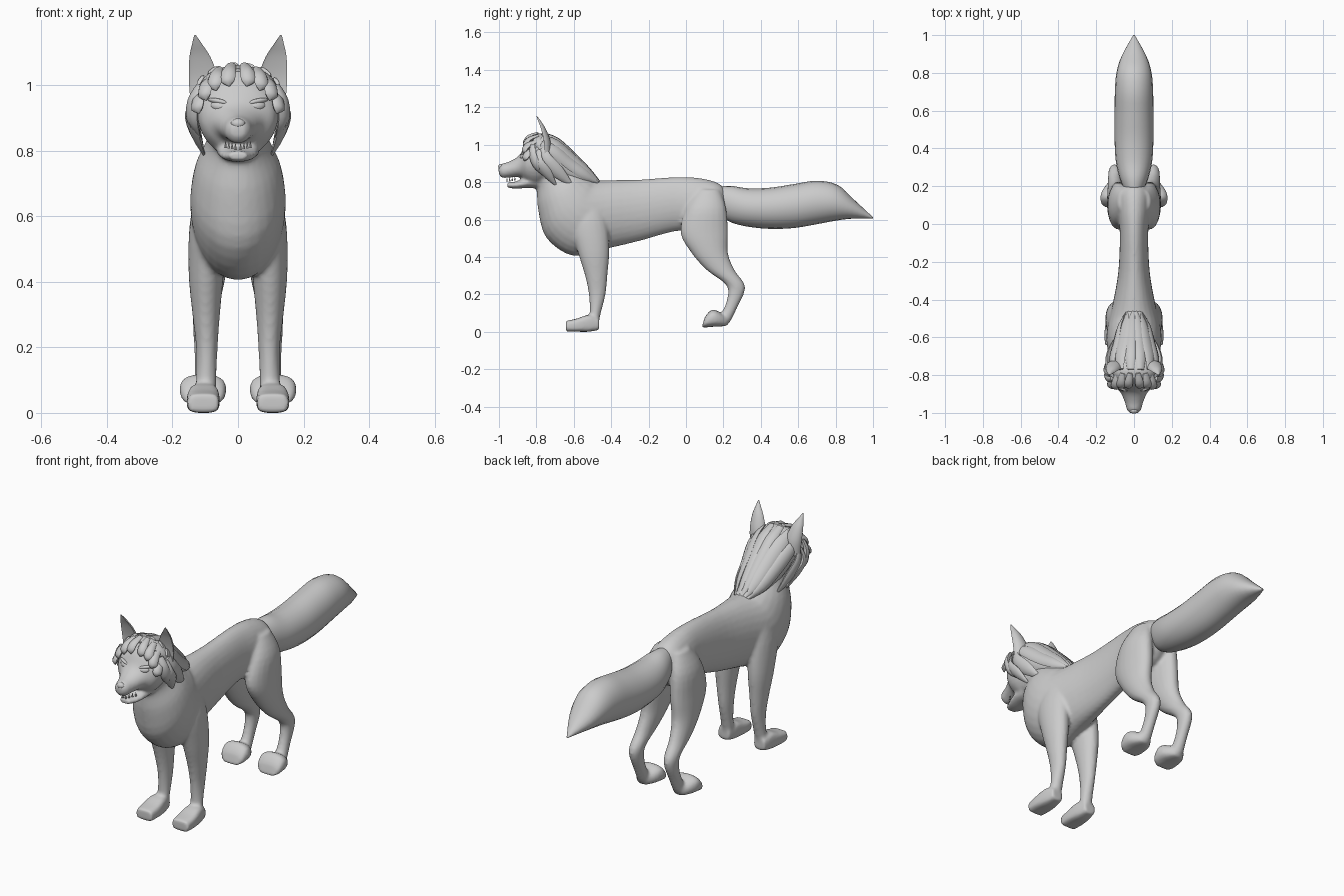
import bpy, bmesh, math
from mathutils import Vector as V


def side(yt, zt, yb, zb, w, x=0.0):
    """Ring given by its top and bottom points in side view and its half width."""
    t, b = V((x, yt, zt)), V((x, yb, zb))
    return ((t + b) / 2, V((w, 0, 0)), (t - b) / 2)


def flat(x, y0, y1, z, rx):
    """Horizontal ring running from y0 to y1."""
    return (V((x, (y0 + y1) / 2, z)), V((rx, 0, 0)), V((0, (y1 - y0) / 2, 0)))


def spline(a, b, c, d, t):
    return 0.5 * (2 * b + (c - a) * t + (2 * a - 5 * b + 4 * c - d) * t * t
                  + (3 * b - a - 3 * c + d) * t ** 3)


def loft(name, rings, n=20, steps=4, p=2.0, dent=1.0):
    """Smooth capped skin through rings; p squares the section, dent hollows one side."""
    full = []
    last = len(rings) - 1
    for i in range(last):
        q = [rings[min(max(k, 0), last)] for k in range(i - 1, i + 3)]
        for s in range(steps):
            full.append([spline(*(r[j] for r in q), s / steps) for j in range(3)])
    full.append(rings[-1])
    bm = bmesh.new()
    loops = []
    for c, u, v in full:
        loop = []
        for k in range(n):
            a = 2 * math.pi * k / n
            ca, sa = math.cos(a), math.sin(a)
            x = math.copysign(abs(ca) ** (2 / p), ca)
            y = math.copysign(abs(sa) ** (2 / p), sa)
            loop.append(bm.verts.new(c + u * x + v * (y * dent if y < 0 else y)))
        loops.append(loop)
    for a, b in zip(loops, loops[1:]):
        for k in range(n):
            bm.faces.new((a[k], a[(k + 1) % n], b[(k + 1) % n], b[k]))
    bm.faces.new(loops[0])
    bm.faces.new(loops[-1])
    bmesh.ops.recalc_face_normals(bm, faces=bm.faces)
    me = bpy.data.meshes.new(name)
    bm.to_mesh(me)
    bm.free()
    ob = bpy.data.objects.new(name, me)
    bpy.context.collection.objects.link(ob)
    return ob


def select(obs):
    bpy.ops.object.select_all(action='DESELECT')
    for o in obs:
        o.select_set(True)
    bpy.context.view_layer.objects.active = obs[0]


def join(obs, name):
    select(obs)
    bpy.ops.object.join()
    obs[0].name = name
    return obs[0]


def ball(name, loc, size, rot=(0, 0, 0)):
    bpy.ops.mesh.primitive_uv_sphere_add(segments=16, ring_count=10, location=loc, rotation=rot)
    ob = bpy.context.object
    ob.name, ob.scale = name, size
    return ob


def lock(pts, w, thick=0.012, c=(0, -0.70, 0.9)):
    """Flattened, pointed lock of hair lying on the head."""
    pts = [V(q) for q in pts]
    taper = [0.6, 1.0, 1.0, 0.8, 0.6]
    rings = []
    for i, q in enumerate(pts):
        t = (pts[min(i + 1, len(pts) - 1)] - pts[max(i - 1, 0)]).normalized()
        nrm = (q - V(c))
        nrm = (nrm - t * nrm.dot(t)).normalized()
        k = 0.08 if i == len(pts) - 1 else taper[i]
        rings.append((q, t.cross(nrm) * w * k, nrm * thick * k))
    return loft("lock", rings, n=8, steps=3)


# Torso, neck and head
parts = [loft("torso", [
    side(0.225, 0.73, 0.21, 0.62, 0.04), side(0.18, 0.79, 0.15, 0.56, 0.085),
    side(0.08, 0.82, 0.05, 0.545, 0.085), side(-0.05, 0.827, -0.07, 0.535, 0.075),
    side(-0.25, 0.813, -0.25, 0.485, 0.083), side(-0.40, 0.81, -0.42, 0.445, 0.11),
    side(-0.48, 0.81, -0.60, 0.405, 0.14), side(-0.50, 0.82, -0.745, 0.50, 0.145),
    side(-0.54, 0.84, -0.79, 0.65, 0.13), side(-0.59, 0.89, -0.80, 0.76, 0.095),
    side(-0.66, 0.97, -0.83, 0.80, 0.085)], n=28),
    loft("skull", [
        side(-0.62, 0.97, -0.70, 0.82, 0.06), side(-0.70, 1.03, -0.75, 0.795, 0.11),
        side(-0.79, 1.055, -0.81, 0.78, 0.125), side(-0.85, 1.01, -0.855, 0.80, 0.112),
        side(-0.89, 0.945, -0.885, 0.825, 0.075), side(-0.94, 0.912, -0.94, 0.825, 0.05),
        side(-0.985, 0.898, -0.98, 0.822, 0.038), side(-1.003, 0.88, -1.0, 0.84, 0.022)], n=28),
    loft("jaw", [
        side(-0.78, 0.84, -0.78, 0.765, 0.06), side(-0.85, 0.825, -0.85, 0.768, 0.065),
        side(-0.91, 0.803, -0.91, 0.765, 0.05), side(-0.955, 0.80, -0.955, 0.77, 0.028)])]

# Legs and paws
for s in (1, -1):
    parts += [
        loft("front_leg", [
            flat(s * .075, -.58, -.45, .70, .045), flat(s * .09, -.62, -.42, .58, .057),
            flat(s * .097, -.58, -.41, .43, .054), flat(s * .097, -.54, -.42, .30, .042),
            flat(s * .095, -.52, -.43, .20, .033), flat(s * .097, -.515, -.455, .10, .031),
            flat(s * .10, -.53, -.47, .03, .034)]),
        loft("front_paw", [
            side(-.465, .07, -.465, .01, .032, s * .105), side(-.52, .09, -.52, 0, .045, s * .105),
            side(-.585, .07, -.585, 0, .051, s * .106), side(-.642, .058, -.642, 0, .047, s * .106)], p=3.5),
        loft("hind_leg", [
            flat(s * .05, .06, .18, .76, .035), flat(s * .076, .0, .215, .66, .057),
            flat(s * .082, -.03, .225, .53, .06), flat(s * .09, .03, .225, .42, .053),
            flat(s * .098, .11, .26, .33, .042), flat(s * .102, .205, .31, .26, .035),
            flat(s * .103, .225, .312, .21, .031), flat(s * .104, .205, .275, .13, .028),
            flat(s * .105, .16, .24, .06, .033), flat(s * .105, .15, .22, .035, .035)]),
        loft("hind_paw", [
            side(.225, .07, .215, .03, .03, s * .107), side(.18, .105, .18, .028, .06, s * .107),
            side(.14, .118, .14, .026, .072, s * .107), side(.105, .085, .10, .022, .064, s * .107),
            side(.092, .05, .085, .022, .045, s * .107)], p=2.6)]

# Blend everything into one skin
body = join(parts, "body")
mod = body.modifiers.new("blend", 'REMESH')
mod.mode, mod.voxel_size, mod.use_smooth_shade = 'VOXEL', 0.009, True
mod = body.modifiers.new("soften", 'SMOOTH')
mod.factor, mod.iterations = 0.5, 4

# Tail
loft("tail", [
    side(.17, .775, .19, .62, .05), side(.24, .78, .24, .585, .075), side(.33, .767, .33, .562, .096),
    side(.45, .77, .45, .55, .103), side(.58, .79, .58, .555, .103), side(.70, .807, .71, .577, .101),
    side(.81, .785, .79, .592, .093), side(.90, .705, .88, .604, .065),
    side(1.0, .612, 1.0, .606, .004)], n=20)

# Ears, hollow at the front
for s in (1, -1):
    loft("ear", [
        flat(s * .098, -.79, -.72, .95, .047), flat(s * .105, -.795, -.725, 1.02, .045),
        flat(s * .116, -.80, -.75, 1.085, .032), flat(s * .125, -.805, -.775, 1.125, .015),
        flat(s * .131, -.803, -.797, 1.153, .002)], n=20, dent=-0.1)

# Hair: a cap with locks that follow its surface
cap = [side(-.82, 1.05, -.80, .95, .10), side(-.77, 1.06, -.78, .90, .122),
       side(-.69, 1.025, -.73, .84, .120), side(-.60, .945, -.67, .80, .10),
       side(-.52, .865, -.58, .785, .08), side(-.46, .805, -.48, .785, .045)]
loft("hair_cap", cap, n=24)
locks = []
for deg, w in ((20, .032), (48, .036), (74, .03), (98, .03), (126, .036), (155, .032)):
    a = math.radians(deg)
    pts = [c + u * math.cos(a) * 1.03 + v * math.sin(a) * 1.03 for c, u, v in cap[1:]]
    locks.append(lock(pts, w))
for s in (1, -1):
    # Side locks falling from the ears
    locks += [
        lock([(s * .125, -.77, .98), (s * .138, -.745, .92), (s * .125, -.68, .85), (s * .10, -.60, .775)], .034, .014),
        lock([(s * .12, -.79, .97), (s * .142, -.79, .91), (s * .13, -.745, .85), (s * .098, -.69, .775)], .03, .014),
        lock([(s * .115, -.82, 1.0), (s * .136, -.82, .95), (s * .138, -.80, .89), (s * .115, -.77, .84)], .024, .014)]
    # Short fringe over the forehead and temples
    for x, z, y in ((.02, 1.058, -.82), (.06, 1.045, -.82), (.09, 1.015, -.825), (.112, .975, -.82)):
        locks.append(lock([(s * x, y + .03, z + .004), (s * (x + .008), y - .018, z - .016),
                           (s * (x + .012), y - .04, z - .045), (s * (x + .006), y - .045, z - .062)], .022, .012))
join(locks, "hair_locks")

# Nose, eyes with brow lids, teeth
ball("nose", (0, -.988, .882), (.022, .016, .016))
for s in (1, -1):
    ball("eye", (s * .058, -.872, .935), (.027, .014, .015), (-.35, s * -.15, s * .35))
    lid = ball("eyelid", (s * .06, -.868, .949), (.034, .014, .009), (-.35, s * -.2, s * .35))
    for i in range(4):
        bpy.ops.mesh.primitive_cone_add(vertices=6, radius1=.005, radius2=.001, depth=.02,
                                        location=(s * (.008 + .01 * i), -.957 + .014 * i, .812 + .002 * i))
        bpy.context.object.name = "tooth"

# Smooth shading
select([o for o in bpy.data.objects if o.type == 'MESH'])
bpy.ops.object.shade_smooth_by_angle(angle=math.radians(50))
